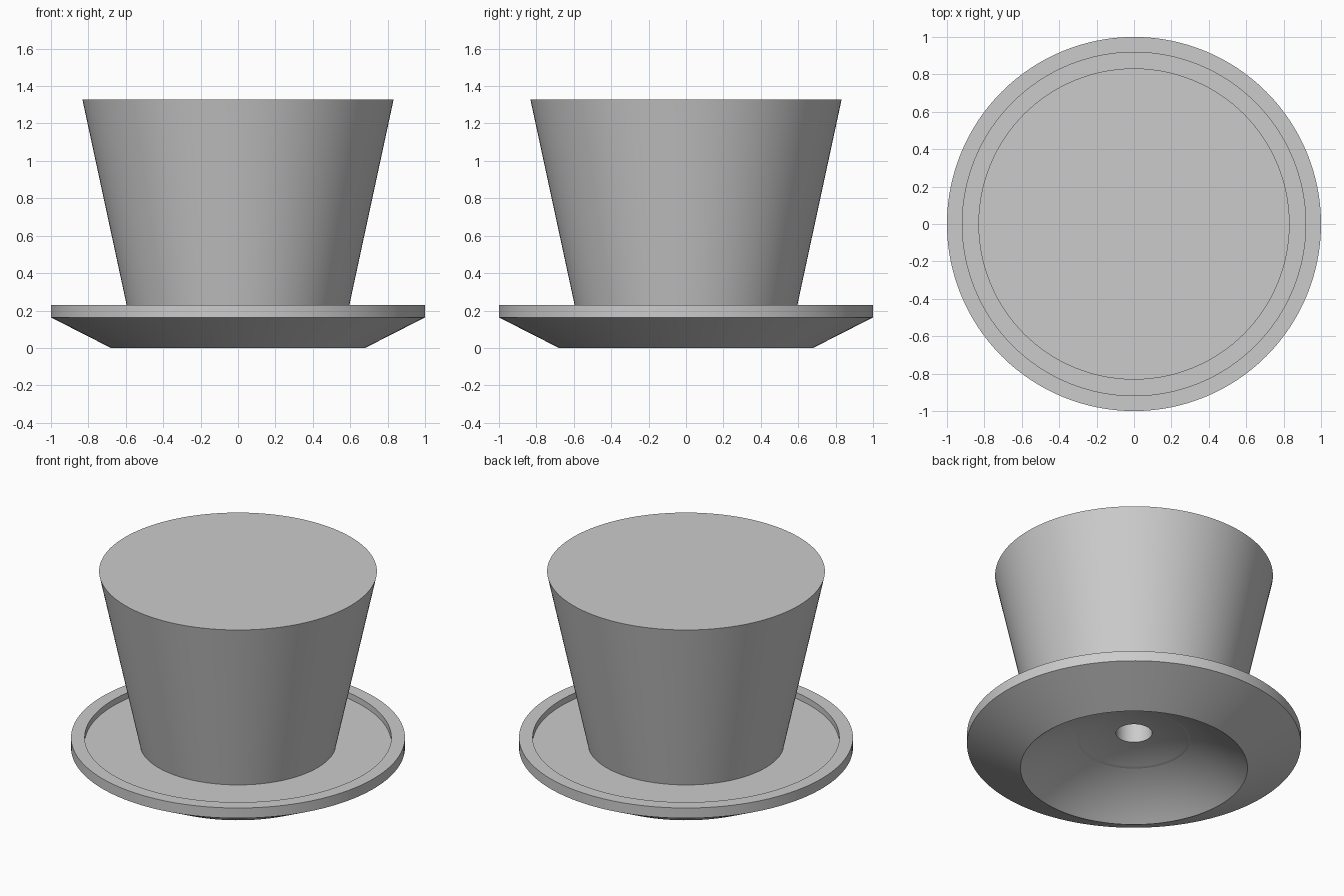
import bpy, bmesh, math

cube = bpy.data.objects.get("Cube")
if cube:
    bpy.data.objects.remove(cube, do_unlink=True)

SEGMENTS = 128
FLOOR = 0.19          # tray floor height
FOOT = 0.68           # radius of the dome opening
APEX = 0.245          # height of the dome
BORE = 0.108          # radius of the drain hole
BALL = (FOOT ** 2 + APEX ** 2) / (2 * APEX)

grey = bpy.data.materials.new("plain grey")
grey.use_nodes = True
colour = (0.6, 0.6, 0.6, 1)
grey.diffuse_color = colour
grey.node_tree.nodes["Principled BSDF"].inputs["Base Color"].default_value = colour


def dome_height(r):
    return math.sqrt(BALL ** 2 - r ** 2) - (BALL - APEX)


def dome_arc(r0, r1, steps=12):
    radii = [r0 + (r1 - r0) * i / steps for i in range(steps + 1)]
    return [(r, dome_height(r)) for r in radii]


def lathe(name, profile, closed):
    """Spin a (radius, height) profile around the z axis."""
    bm = bmesh.new()
    verts = [bm.verts.new((r, 0, z)) for r, z in profile]
    edges = [bm.edges.new(pair) for pair in zip(verts, verts[1:])]
    if closed:
        edges.append(bm.edges.new((verts[-1], verts[0])))
    bmesh.ops.spin(bm, geom=verts + edges, cent=(0, 0, 0), axis=(0, 0, 1),
                   angle=math.tau, steps=SEGMENTS, use_merge=False)
    bmesh.ops.remove_doubles(bm, verts=bm.verts, dist=1e-5)
    bmesh.ops.recalc_face_normals(bm, faces=bm.faces)
    mesh = bpy.data.meshes.new(name)
    bm.to_mesh(mesh)
    bm.free()
    mesh.materials.append(grey)
    obj = bpy.data.objects.new(name, mesh)
    bpy.context.collection.objects.link(obj)
    bpy.ops.object.select_all(action='DESELECT')
    obj.select_set(True)
    bpy.context.view_layer.objects.active = obj
    bpy.ops.object.shade_smooth_by_angle(angle=math.radians(20))
    return obj


# Radius at which the dome breaks through the tray floor
meet = math.sqrt(BALL ** 2 - (FLOOR + BALL - APEX) ** 2)

# Saucer: raised rim, sloping underside, domed hollow beneath
lathe("saucer", dome_arc(meet, FOOT) + [
    (1, 0.163), (1, 0.23), (0.918, 0.23), (0.918, FLOOR)], closed=True)

# Pot: solid flared body with a drain hole bored up from the dome
lathe("pot", [(0, 0.8), (BORE, 0.8)] + dome_arc(BORE, meet) + [
    (0.587, FLOOR), (0.832, 1.328), (0, 1.328)], closed=False)
